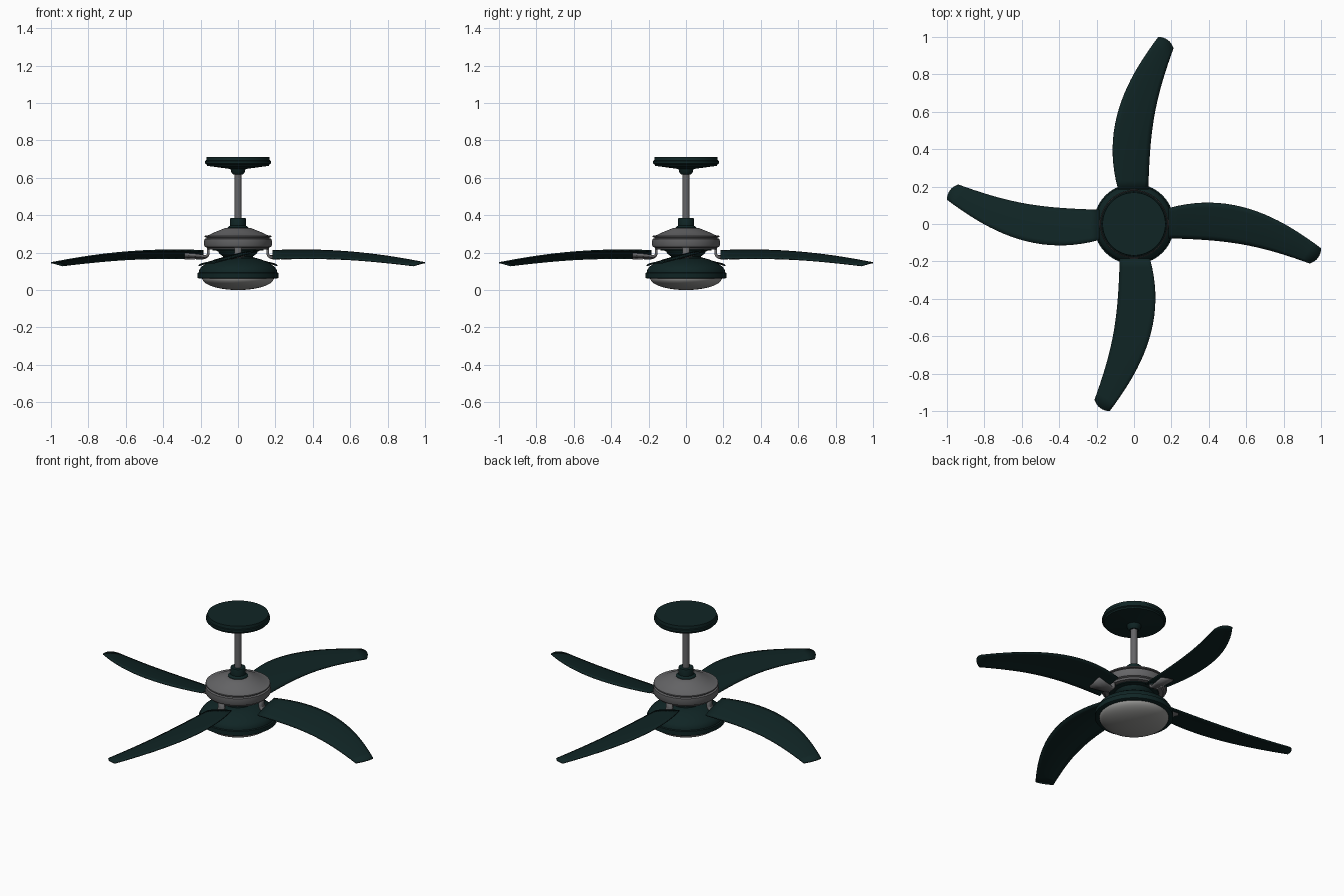
import bpy, bmesh, math
from mathutils import Vector
from mathutils.geometry import interpolate_bezier

cube = bpy.data.objects.get("Cube")
if cube:
    bpy.data.objects.remove(cube)


def material(name, r, g, b):
    m = bpy.data.materials.new(name)
    m.use_nodes = True
    m.diffuse_color = (r, g, b, 1)
    m.node_tree.nodes["Principled BSDF"].inputs["Base Color"].default_value = (r, g, b, 1)
    return m


GREEN = material("dark green", 0.005, 0.018, 0.018)
METAL = material("grey metal", 0.13, 0.13, 0.135)
GLASS = material("frosted glass", 0.3, 0.3, 0.29)


def finish(name, bm, mat, thickness=0):
    bmesh.ops.remove_doubles(bm, verts=bm.verts, dist=0.00005)
    bmesh.ops.recalc_face_normals(bm, faces=bm.faces)
    mesh = bpy.data.meshes.new(name)
    bm.to_mesh(mesh)
    bm.free()
    mesh.materials.append(mat)
    ob = bpy.data.objects.new(name, mesh)
    bpy.context.collection.objects.link(ob)
    if thickness:
        mod = ob.modifiers.new("thickness", "SOLIDIFY")
        mod.thickness = thickness
        mod.offset = 0
    bpy.ops.object.select_all(action="DESELECT")
    ob.select_set(True)
    bpy.context.view_layer.objects.active = ob
    bpy.ops.object.shade_smooth_by_angle(angle=math.radians(35))
    return ob


def lathe(name, profile, mat, steps=64):
    """Spin a (radius, height) profile about the vertical axis."""
    bm = bmesh.new()
    verts = [bm.verts.new((r, 0, z)) for r, z in profile]
    edges = [bm.edges.new(pair) for pair in zip(verts, verts[1:])]
    bmesh.ops.spin(bm, geom=verts + edges, cent=(0, 0, 0), axis=(0, 0, 1),
                   angle=math.tau, steps=steps)
    return finish(name, bm, mat)


def grid(name, rows, mat, thickness):
    """Skin rows of points into a sheet with thickness."""
    bm = bmesh.new()
    rows = [[bm.verts.new(p) for p in row] for row in rows]
    for a, b in zip(rows, rows[1:]):
        for i in range(len(a) - 1):
            bm.faces.new((a[i], b[i], b[i + 1], a[i + 1]))
    return finish(name, bm, mat, thickness)


# Ceiling canopy, rod and coupling
lathe("ceiling_canopy", [(0, .71), (.168, .71), (.17, .692), (.176, .69), (.176, .676),
                         (.168, .672), (.165, .664), (.04, .647), (.036, .63),
                         (.026, .618), (0, .618)], GREEN)
lathe("down_rod", [(0, .64), (.019, .64), (.019, .36), (0, .36)], METAL, 32)
lathe("rod_coupling", [(0, .385), (.04, .385), (.042, .38), (.042, .345), (.055, .335),
                       (.055, .325), (0, .325)], GREEN, 48)

# Motor housing with a groove and a dark lower plate
lathe("motor_housing", [(0, .332), (.068, .332), (.085, .325), (.125, .309), (.155, .294),
                        (.178, .29), (.178, .283), (.168, .281), (.168, .276), (.18, .273),
                        (.182, .24), (.176, .23), (.165, .226), (.16, .216), (0, .216)], METAL)
lathe("motor_lower_plate", [(0, .222), (.14, .222), (.135, .212), (.108, .21), (.1, .195),
                            (.08, .18), (.08, .16), (0, .16)], GREEN)

# Switch housing and lamp
lathe("lamp_housing", [(0, .172), (.09, .172), (.125, .163), (.165, .145), (.195, .125),
                       (.207, .108), (.209, .095), (.216, .092), (.216, .065),
                       (.21, .062), (.19, .062), (0, .062)], GREEN)
dome = [(.192 * math.cos(a), .064 - .064 * math.sin(a))
        for a in (i * math.pi / 24 for i in range(13))]
lathe("lamp_dome", dome, GLASS)


# Swept blades: two edge curves joined across, pitched and drooping to the tip
def curve(points, count=21):
    return interpolate_bezier(*[Vector(p) for p in points], count)


lead = curve([(.185, .085, .21), (.5, .17, .224), (.75, .06, .195), (1, -.13, .145)])
trail = curve([(.185, -.075, .167), (.5, -.085, .174), (.65, -.105, .165), (.94, -.21, .13)])
blade_rows = []
for i, (a, b) in enumerate(zip(lead, trail)):
    row = []
    for j in range(9):
        s = j / 8
        p = a.lerp(b, s)
        bulge = 4 * s * (1 - s)
        p.z += .006 * bulge
        if i == len(lead) - 1:
            p += Vector((.014, -.01, 0)) * bulge
        row.append(p)
    blade_rows.append(row)

# Bracket: drop from the motor, bend, and flare into a pitched plate
stations = [(.158, .228, .02, 0), (.158, .195, .02, 0), (.163, .183, .021, .05),
            (.175, .177, .022, .15), (.22, .179, .03, .25), (.285, .181, .042, .25)]
bracket_rows = [[(x, w * s, z + w * s * pitch) for s in (-1, 0, 1)]
                for x, z, w, pitch in stations]

blade = grid("blade_1", blade_rows, GREEN, .007)
bracket = grid("blade_bracket_1", bracket_rows, METAL, .014)
for source in (blade, bracket):
    for k in range(1, 4):
        twin = source.copy()
        twin.name = source.name[:-1] + str(k + 1)
        twin.rotation_euler.z = k * math.pi / 2
        bpy.context.collection.objects.link(twin)
